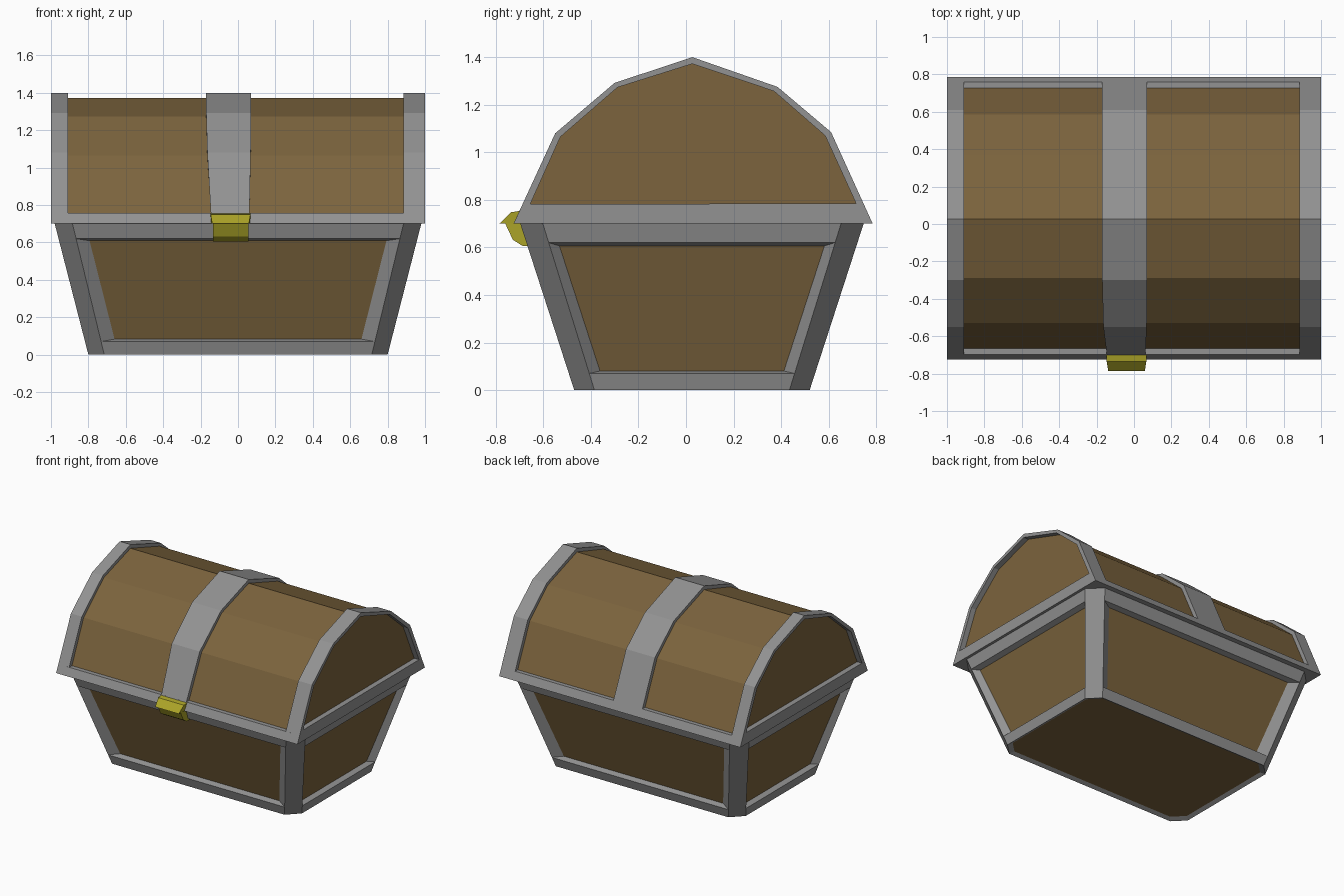
import bpy, bmesh
from mathutils import Vector

cube = bpy.data.objects.get("Cube")
if cube:
    bpy.data.objects.remove(cube, do_unlink=True)


def material(name, rgb):
    m = bpy.data.materials.new(name)
    m.use_nodes = True
    m.diffuse_color = (*rgb, 1)
    bsdf = next(n for n in m.node_tree.nodes if n.type == 'BSDF_PRINCIPLED')
    bsdf.inputs["Base Color"].default_value = (*rgb, 1)
    bsdf.inputs["Roughness"].default_value = 0.8
    return m


METAL = material("grey metal", (0.29, 0.29, 0.29))
WOOD = material("brown wood", (0.20, 0.126, 0.047))
GOLD = material("yellow brass", (0.41, 0.37, 0.021))


def finish(name, bm, *mats):
    bmesh.ops.recalc_face_normals(bm, faces=bm.faces)
    me = bpy.data.meshes.new(name)
    bm.to_mesh(me)
    bm.free()
    for m in mats:
        me.materials.append(m)
    ob = bpy.data.objects.new(name, me)
    bpy.context.collection.objects.link(ob)
    return ob


def prism(name, profile, xs0, xs1, mat):
    """Extrude a (y, z) outline along x; xs0 / xs1 may be one value or one per point."""
    n = len(profile)
    xs0 = xs0 if isinstance(xs0, list) else [xs0] * n
    xs1 = xs1 if isinstance(xs1, list) else [xs1] * n
    bm = bmesh.new()
    a = [bm.verts.new((x, y, z)) for x, (y, z) in zip(xs0, profile)]
    b = [bm.verts.new((x, y, z)) for x, (y, z) in zip(xs1, profile)]
    bm.faces.new(a)
    bm.faces.new(b[::-1])
    for i in range(n):
        j = (i + 1) % n
        bm.faces.new((a[i], b[i], b[j], a[j]))
    return finish(name, bm, mat)


def hoop(name, outer, inner, xs0, xs1, closed, mat):
    """Strap following the lid profile, open at the bottom or closed into a frame."""
    bm = bmesh.new()
    rows = []
    for o, i, x0, x1 in zip(outer, inner, xs0, xs1):
        rows.append([bm.verts.new((x, *p)) for x, p in
                     ((x0, o), (x1, o), (x1, i), (x0, i))])
    n = len(rows)
    for k in range(n if closed else n - 1):
        r, s = rows[k], rows[(k + 1) % n]
        for c in range(4):
            d = (c + 1) % 4
            bm.faces.new((r[c], r[d], s[d], s[c]))
    if not closed:
        bm.faces.new(rows[0])
        bm.faces.new(rows[-1][::-1])
    return finish(name, bm, mat)


# Base: tapered box with chamfered corner posts and recessed wood panels
YC, H = 0.025, 0.70
LEVELS = (0.0, 0.07, 0.62, H)


def octagon(z):
    t = z / H
    x, y, c = 0.80 + 0.18 * t, 0.495 + 0.227 * t, 0.085 + 0.01 * t
    pts = [(-x + c, -y), (x - c, -y), (x, -y + c), (x, y - c),
           (x - c, y), (-x + c, y), (-x, y - c), (-x, -y + c)]
    return [Vector((px, py + YC, z)) for px, py in pts]


bm = bmesh.new()
rings = [[bm.verts.new(p) for p in octagon(z)] for z in LEVELS]
for lv in range(3):
    lo, hi = rings[lv], rings[lv + 1]
    for i in range(8):
        j = (i + 1) % 8
        quad = [lo[i], lo[j], hi[j], hi[i]]
        if lv != 1 or i % 2:
            bm.faces.new(quad)
            continue
        # sunken panel with sloping surround
        along = (lo[j].co - lo[i].co).normalized()
        up = hi[i].co + hi[j].co - lo[i].co - lo[j].co
        inward = up.cross(along).normalized() * 0.042
        side = 0.072 if i % 4 == 0 else 0.045
        drop = Vector((0, 0, -0.024))
        shift = [along * side, -along * side, -along * side + drop, along * side + drop]
        inner = [bm.verts.new(v.co + inward + s) for v, s in zip(quad, shift)]
        for k in range(4):
            m = (k + 1) % 4
            bm.faces.new((quad[k], quad[m], inner[m], inner[k]))
        bm.faces.new(inner).material_index = 1
bm.faces.new(rings[3])
# sunken wood floor
bottom = rings[0]
rim = [bm.verts.new(((v.co.x * 0.965), YC + (v.co.y - YC) * 0.945, 0.015)) for v in bottom]
for i in range(8):
    j = (i + 1) % 8
    bm.faces.new((bottom[i], bottom[j], rim[j], rim[i]))
bm.faces.new(rim).material_index = 1
finish("chest_base", bm, METAL, WOOD)

# Lid profiles in (y, z), front to back
OUTER = [(-0.725, 0.70), (-0.55, 1.08), (-0.30, 1.292), (0.027, 1.40),
         (0.385, 1.275), (0.61, 1.085), (0.785, 0.70)]
INNER = [(-0.655, 0.782), (-0.528, 1.065), (-0.288, 1.273), (0.027, 1.372),
         (0.37, 1.257), (0.585, 1.07), (0.715, 0.785)]
CORE = [(-0.683, 0.72)] + INNER[1:-1] + [(0.745, 0.72)]

prism("lid_wood", CORE, -0.96, 0.96, WOOD)
prism("lid_rim", [(-0.725, 0.70), (-0.699, 0.757), (0.759, 0.757), (0.785, 0.70)],
      -0.93, 0.93, METAL)
for name, x0, x1 in (("lid_end_right", -1.0, -0.91), ("lid_end_left", 0.885, 1.0)):
    hoop(name, OUTER, INNER, [x0] * 7, [x1] * 7, True, METAL)

# Middle strap, narrowing towards the clasp
hoop("lid_middle_strap", OUTER, CORE,
     [-0.142, -0.164] + [-0.17] * 5, [0.06, 0.068] + [0.07] * 5, False, METAL)

# Clasp: upper hood on the lid and lower catch on the base
prism("clasp_hood", [(-0.69, 0.755), (-0.735, 0.748), (-0.785, 0.70), (-0.69, 0.70)],
      [-0.148, -0.146, -0.138, -0.145], [0.068, 0.066, 0.058, 0.065], GOLD)
prism("clasp_catch", [(-0.67, 0.70), (-0.76, 0.70), (-0.728, 0.632),
                      (-0.685, 0.605), (-0.64, 0.605)], -0.134, 0.056, GOLD)
